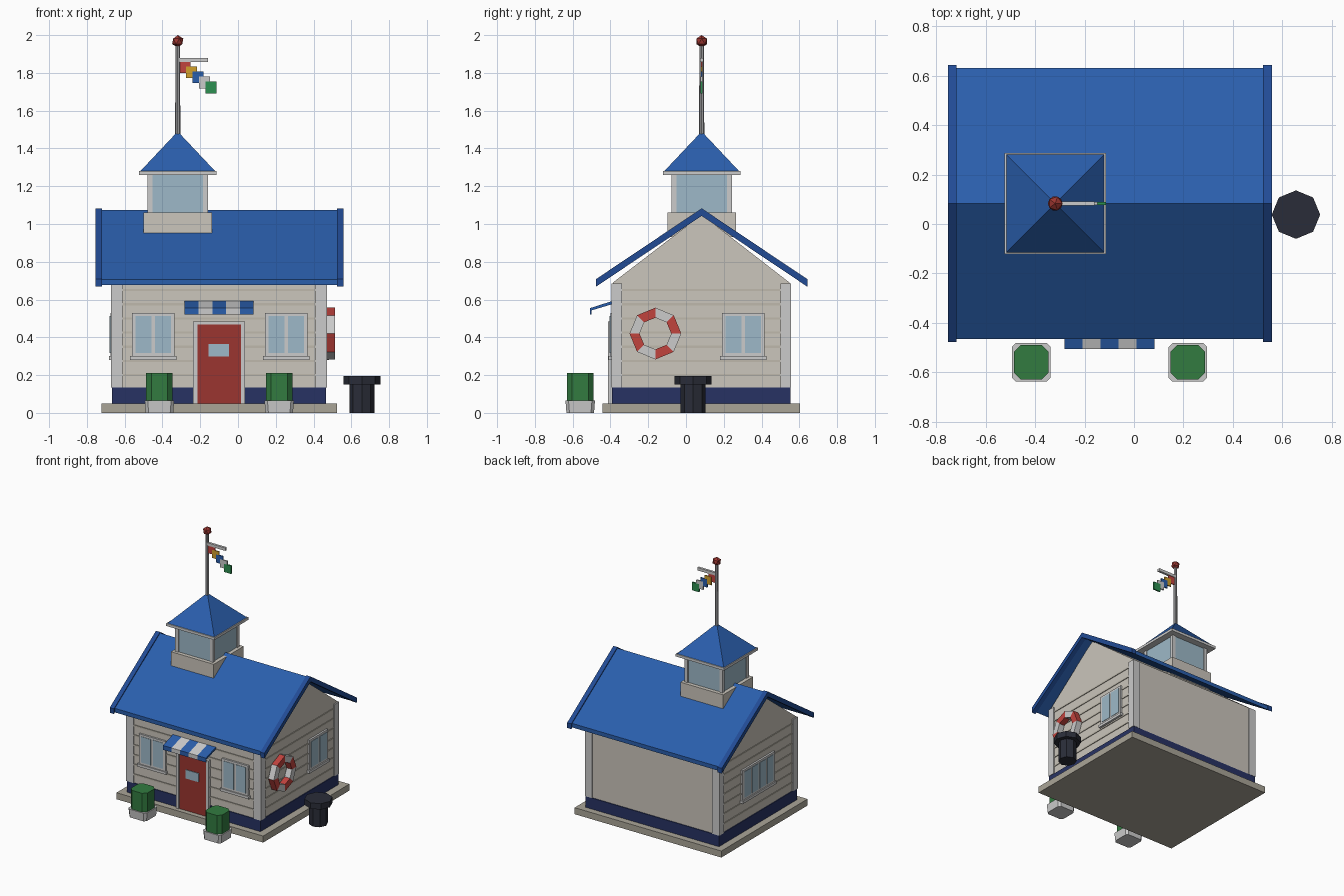
import bpy, bmesh, math
from mathutils import Vector, Matrix

if "Cube" in bpy.data.objects:
    bpy.data.objects.remove(bpy.data.objects["Cube"])

# Colours as seen on screen; mat() turns them into linear values
COLORS = dict(wall=(.79, .77, .73), siding=(.74, .72, .67), trim=(.82, .82, .83), stone=(.66, .64, .59),
              navy=(.17, .21, .39), blue=(.18, .37, .67), barge=(.15, .30, .58), red=(.60, .22, .20),
              white=(.87, .87, .87), glass=(.61, .72, .78), green=(.21, .48, .26), dark=(.18, .19, .23),
              yellow=(.82, .62, .18), ringred=(.75, .27, .25), flaggreen=(.19, .56, .32), metal=(.64, .64, .65))
MATS = {}


def mat(key):
    if key not in MATS:
        MATS[key] = bpy.data.materials.new(key)
        MATS[key].diffuse_color = (*[c ** 2.2 for c in COLORS[key]], 1)
    return MATS[key]


def finish(name, bm, color):
    bmesh.ops.recalc_face_normals(bm, faces=bm.faces)
    me = bpy.data.meshes.new(name)
    bm.to_mesh(me)
    bm.free()
    me.materials.append(mat(color))
    ob = bpy.data.objects.new(name, me)
    bpy.context.collection.objects.link(ob)
    return ob


def box(name, x0, x1, y0, y1, z0, z1, color):
    bm = bmesh.new()
    m = Matrix.Translation(((x0 + x1) / 2, (y0 + y1) / 2, (z0 + z1) / 2)) @ Matrix.Diagonal((x1 - x0, y1 - y0, z1 - z0, 1))
    bmesh.ops.create_cube(bm, size=1, matrix=m)
    return finish(name, bm, color)


def prism_x(name, pts, x0, x1, color):
    """Extrude a (y, z) profile along x."""
    bm = bmesh.new()
    f = bm.faces.new([bm.verts.new((x0, y, z)) for y, z in pts])
    ext = bmesh.ops.extrude_face_region(bm, geom=[f])
    bmesh.ops.translate(bm, verts=[v for v in ext['geom'] if isinstance(v, bmesh.types.BMVert)], vec=(x1 - x0, 0, 0))
    if len(bm.faces) == len(pts) + 1:  # close the starting end if the extrusion consumed it
        bm.faces.new([v for v in bm.verts][:len(pts)])
    return finish(name, bm, color)


def cyl(name, c, r0, r1, z0, z1, n, color, turn=0):
    bm = bmesh.new()
    m = Matrix.Translation((c[0], c[1], (z0 + z1) / 2)) @ Matrix.Rotation(turn, 4, 'Z')
    bmesh.ops.create_cone(bm, cap_ends=True, segments=n, radius1=r0, radius2=r1, depth=z1 - z0, matrix=m)
    return finish(name, bm, color)


def chamfered(name, c, h0, h1, z0, z1, cut, color):
    """Square block with cut corners, half width h0 at the bottom and h1 at the top."""
    bm = bmesh.new()
    rings = []
    for h, z in ((h0, z0), (h1, z1)):
        k = h - cut
        pts = [(h, -k), (h, k), (k, h), (-k, h), (-h, k), (-h, -k), (-k, -h), (k, -h)]
        rings.append([bm.verts.new((c[0] + x, c[1] + y, z)) for x, y in pts])
        bm.faces.new(rings[-1])
    for i in range(8):
        j = (i + 1) % 8
        bm.faces.new((rings[0][i], rings[0][j], rings[1][j], rings[1][i]))
    return finish(name, bm, color)


X0, X1, Y0, Y1, YC = -.665, .457, -.39, .545, .08

# Base slab, gabled walls, plinth, corner posts
box("base_slab", -.725, .52, -.445, .60, 0, .05, 'stone')
prism_x("walls", [(Y0, .05), (Y1, .05), (Y1, .69), (YC, 1.05), (Y0, .69)], X0, X1, 'wall')
box("plinth", X0 - .006, X1 + .006, Y0 - .006, Y1 + .006, .05, .135, 'navy')
for x in (X0 + .02, X1 - .02):
    for y in (Y0 + .02, Y1 - .02):
        box("corner_post", x - .03, x + .03, y - .028, y + .028, .135, .685, 'trim')

# Siding strips on the front and both gables
for i in range(7):
    z = .20 + .075 * i
    box("siding_front", X0 + .04, X1 - .04, Y0 - .005, Y0 + .01, z - .006, z + .006, 'siding')
    for x in (X0, X1):
        box("siding_side", x - .005, x + .005, Y0 + .04, Y1 - .04, z - .006, z + .006, 'siding')


# Roof sheets and gable boards
def chevron(y_half, top, bottom, s=.67):
    e = y_half * s
    return [(YC - y_half, top - e), (YC, top), (YC + y_half, top - e),
            (YC + y_half, bottom - e), (YC, bottom), (YC - y_half, bottom - e)]


prism_x("roof", chevron(.549, 1.075, 1.044), -.73, .53, 'blue')
for x in (-.757, .52):
    prism_x("gable_board", chevron(.56, 1.083, 1.043), x, x + .035, 'barge')


# Windows, drawn facing -y then turned onto their wall
def window(name, origin, angle, w, panes):
    parts = [box(name + "_frame", -w / 2, w / 2, -.014, .01, .30, .53, 'trim'),
             box(name + "_sill", -w / 2 - .01, w / 2 + .01, -.022, .01, .28, .30, 'trim')]
    step = (w - .02) / panes
    for i in range(panes):
        a = -w / 2 + .01 + i * step
        parts.append(box(name + "_pane", a + .009, a + step - .009, -.017, 0, .316, .514, 'glass'))
    m = Matrix.Translation((*origin, 0)) @ Matrix.Rotation(angle, 4, 'Z')
    for p in parts:
        p.data.transform(m)


window("front_window_left", (-.452, Y0), 0, .225, 2)
window("front_window_right", (.252, Y0), 0, .225, 2)
window("right_window", (X1, .30), math.pi / 2, .225, 2)
window("left_window", (X0, .08), -math.pi / 2, .39, 4)

# Door
box("door_frame_left", -.24, -.218, -.415, Y0 + .01, .05, .485, 'trim')
box("door_frame_right", .012, .035, -.415, Y0 + .01, .05, .485, 'trim')
box("door_frame_top", -.218, .012, -.415, Y0 + .01, .468, .485, 'trim')
box("door", -.218, .012, -.408, Y0 + .01, .05, .468, 'red')
box("door_window", -.16, -.05, -.413, Y0, .298, .365, 'glass')

# Striped awning
for i in range(5):
    x = -.285 + .073 * i
    prism_x("awning_stripe", [(-.385, .595), (-.51, .555), (-.51, .522), (-.502, .522), (-.502, .543), (-.385, .578)],
            x, x + .073, 'white' if i % 2 else 'blue')

# Life ring: eight wedges in alternating colours
for i in range(8):
    bm = bmesh.new()
    rings = []
    for a in (i * math.pi / 4, (i + 1) * math.pi / 4):
        rings.append([bm.verts.new((x, -.165 + r * math.cos(a), .42 + r * math.sin(a)))
                      for x, r in ((.464, .084), (.464, .137), (.51, .137), (.51, .084))])
        bm.faces.new(rings[-1])
    for k in range(4):
        j = (k + 1) % 4
        bm.faces.new((rings[0][k], rings[0][j], rings[1][j], rings[1][k]))
    finish("life_ring_segment", bm, 'white' if i % 2 else 'ringred')

# Lookout tower on the ridge
CX = -.322


def square(name, h, z0, z1, color):
    return box(name, CX - h, CX + h, YC - h, YC + h, z0, z1, color)


square("tower_base", .182, .93, 1.06, 'wall')
square("tower_glass", .153, 1.06, 1.27, 'glass')
for sx in (-1, 1):
    for sy in (-1, 1):
        x, y = CX + sx * .147, YC + sy * .147
        box("tower_post", x - .013, x + .013, y - .013, y + .013, 1.06, 1.265, 'trim')
square("tower_eave", .205, 1.26, 1.28, 'trim')
cyl("tower_roof", (CX, YC), .198 * math.sqrt(2), 0, 1.28, 1.49, 4, 'blue', math.pi / 4)

# Flag pole with ball, yard and signal flags
cyl("flag_pole", (CX, YC), .014, .012, 1.44, 1.95, 8, 'metal')
bm = bmesh.new()
bmesh.ops.create_icosphere(bm, subdivisions=1, radius=.033, matrix=Matrix.Translation((CX, YC, 1.967)))
finish("pole_ball", bm, 'red')
box("flag_yard", CX, -.163, YC - .009, YC + .009, 1.858, 1.88, 'white')
for i, c in enumerate(('ringred', 'yellow', 'blue', 'white', 'flaggreen')):
    x, z, t = -.284 + .0345 * i, 1.83 - .0268 * i, .004 + .0004 * i
    box("signal_flag", x - .029, x + .029, YC - t, YC + t, z - .031, z + .031, c)

# Planters
for x in (-.419, .215):
    chamfered("planter_pot", (x, -.563), .073, .078, 0, .065, .016, 'trim')
    chamfered("planter_shrub", (x, -.563), .070, .070, .06, .21, .027, 'green')

# Litter bin
cyl("bin_body", (.653, .035), .066, .066, 0, .16, 8, 'dark')
cyl("bin_rim", (.653, .035), .098, .098, .15, .195, 8, 'dark')

# Centre the whole model
for ob in bpy.context.collection.objects:
    ob.data.transform(Matrix.Translation((.003, .003, 0)))

for m in bpy.data.materials:
    if m.users and not m.is_grease_pencil:
        m.use_nodes = True
        m.node_tree.nodes["Principled BSDF"].inputs["Base Color"].default_value = m.diffuse_color
